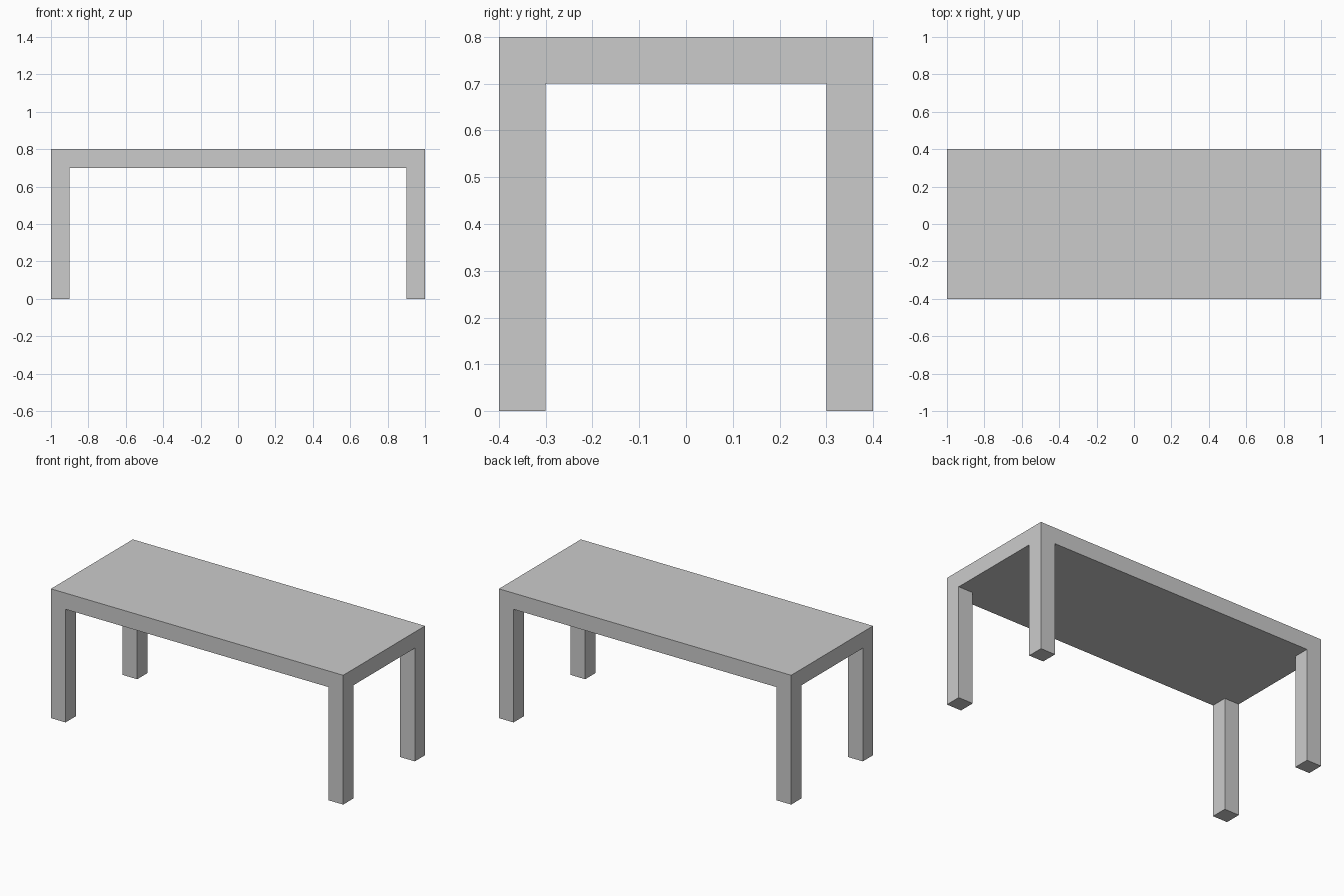
import bpy, bmesh

if "Cube" in bpy.data.objects:
    bpy.data.objects.remove(bpy.data.objects["Cube"])

HALF_X, HALF_Y, HEIGHT = 1.0, 0.4, 0.8
THICK = 0.1   # slab thickness and leg width

bm = bmesh.new()
xs = (-HALF_X, -HALF_X + THICK, HALF_X - THICK, HALF_X)
ys = (-HALF_Y, -HALF_Y + THICK, HALF_Y - THICK, HALF_Y)

# Underside: 3 x 3 panels whose corner panels match the legs
grid = [[bm.verts.new((x, y, HEIGHT - THICK)) for y in ys] for x in xs]
panels = {}
for i in range(3):
    for j in range(3):
        panels[i, j] = bm.faces.new((grid[i][j], grid[i][j + 1],
                                     grid[i + 1][j + 1], grid[i + 1][j]))
corners = [panels[i, j] for i in (0, 2) for j in (0, 2)]

# Table top: closed slab above the underside
top = bmesh.ops.extrude_face_region(bm, geom=list(panels.values()), use_keep_orig=True)
bmesh.ops.translate(bm, vec=(0, 0, THICK),
                    verts=[g for g in top["geom"] if isinstance(g, bmesh.types.BMVert)])

# Legs: corner panels pulled down to the floor
feet = bmesh.ops.extrude_discrete_faces(bm, faces=corners)["faces"]
for face in feet:
    for v in face.verts:
        v.co.z = 0.0

bmesh.ops.recalc_face_normals(bm, faces=bm.faces)
mesh = bpy.data.meshes.new("table")
bm.to_mesh(mesh)
bm.free()
bpy.context.collection.objects.link(bpy.data.objects.new("table", mesh))
